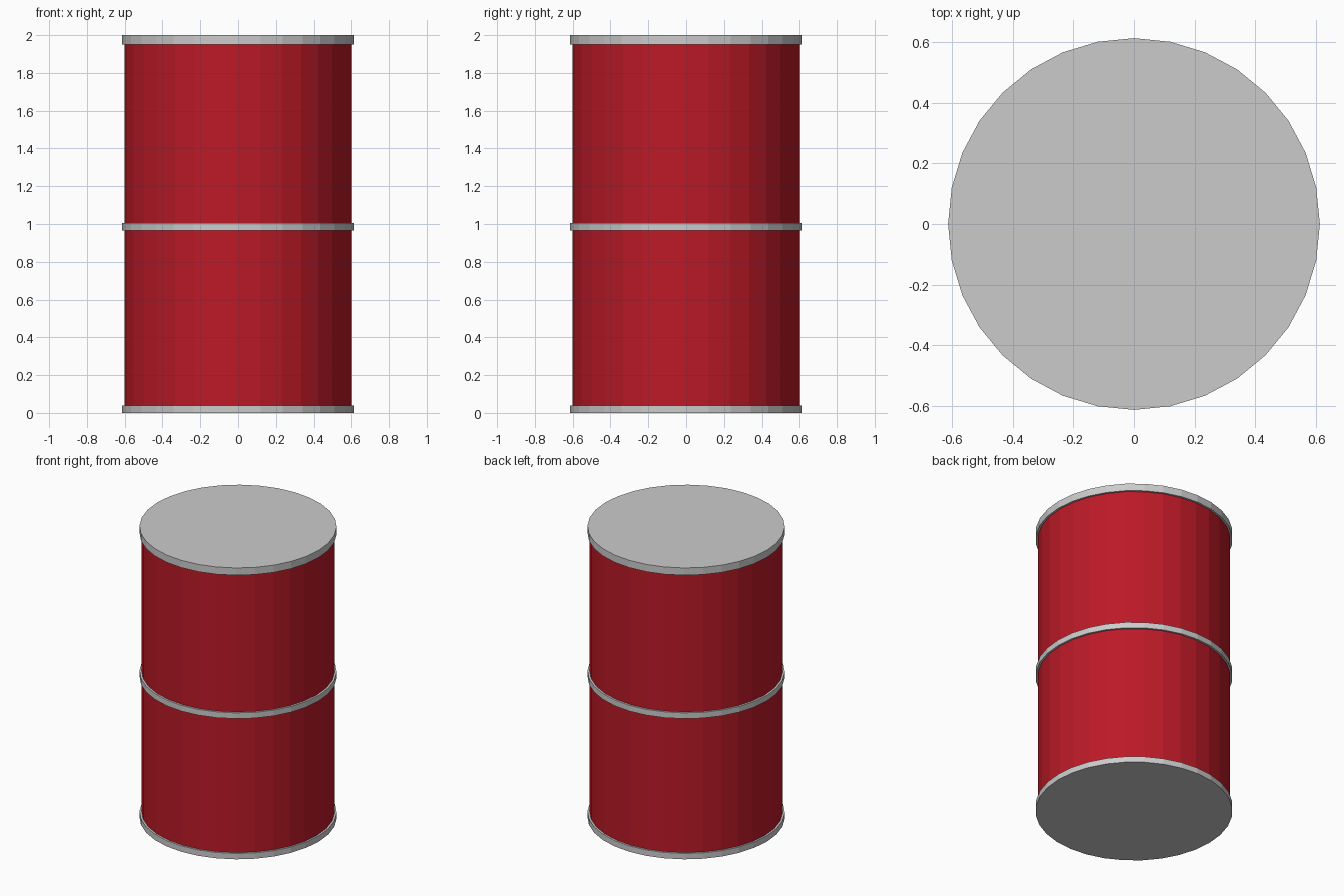
import bpy

if "Cube" in bpy.data.objects:
    bpy.data.objects.remove(bpy.data.objects["Cube"])

SIDES = 32


def paint(name, color):
    mat = bpy.data.materials.new(name)
    mat.diffuse_color = color
    mat.use_nodes = True
    mat.node_tree.nodes["Principled BSDF"].inputs["Base Color"].default_value = mat.diffuse_color
    return mat


def cylinder(name, radius, z0, z1, mat=None):
    bpy.ops.mesh.primitive_cylinder_add(
        vertices=SIDES, radius=radius, depth=z1 - z0,
        location=(0, 0, (z0 + z1) / 2))
    obj = bpy.context.object
    obj.name = name
    if mat:
        obj.data.materials.append(mat)
    return obj


# Red barrel wall, ends tucked inside the end caps
red = paint("red_paint", (0.5, 0.01, 0.02, 1))
cylinder("barrel_body", 0.6, 0.02, 1.98, red)

# Grey end caps and the middle hoop
for name, z0, z1 in (("bottom_cap", 0.0, 0.04),
                     ("middle_hoop", 0.965, 1.005),
                     ("top_lid", 1.95, 2.0)):
    cylinder(name, 0.613, z0, z1)
